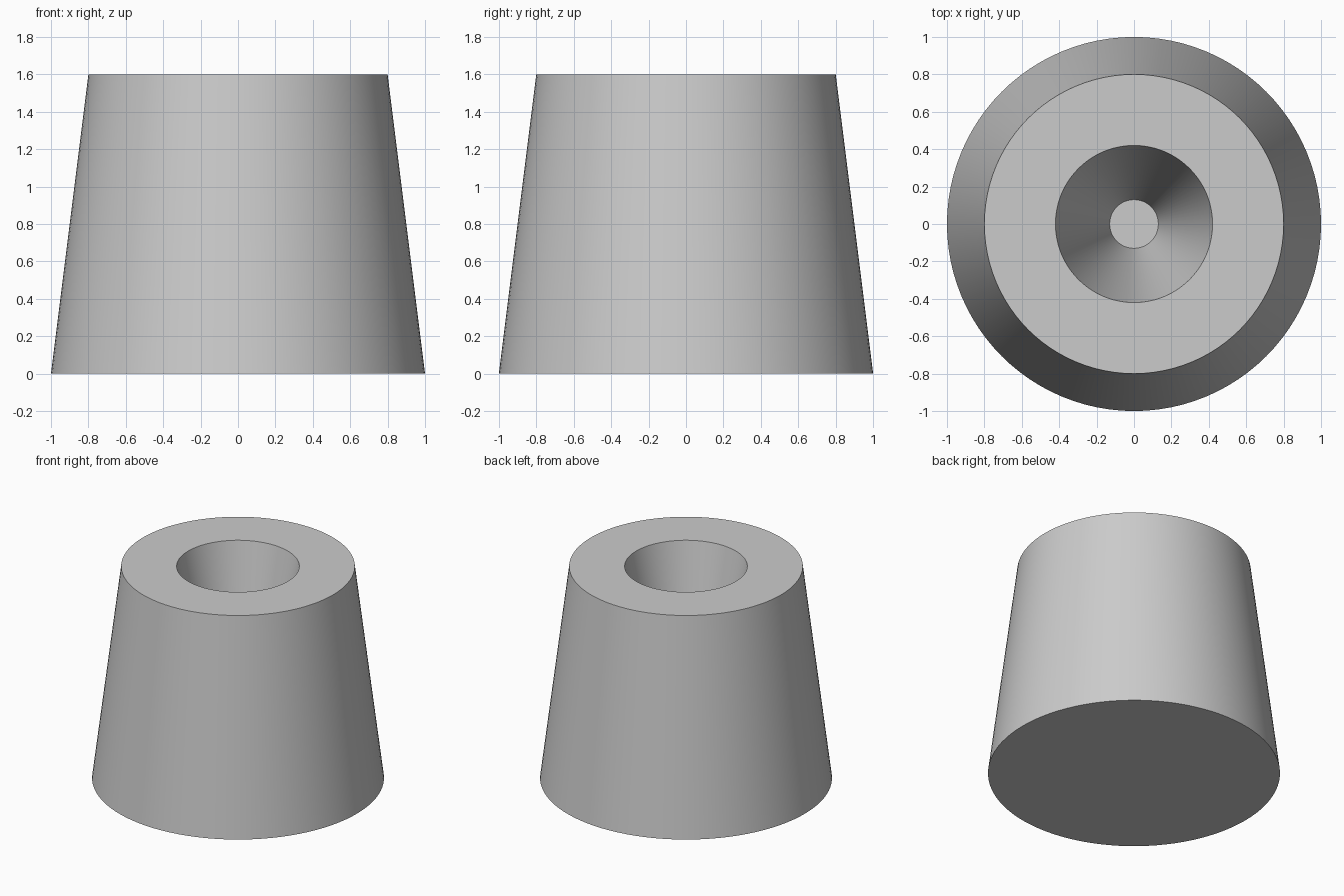
import bpy
import bmesh
from math import radians

cube = bpy.data.objects.get("Cube")
if cube:
    bpy.data.objects.remove(cube, do_unlink=True)

# Plain grey material
grey = bpy.data.materials.new("light_grey")
grey.use_nodes = True
colour = (0.6, 0.6, 0.6, 1)
grey.diffuse_color = colour
grey.node_tree.nodes["Principled BSDF"].inputs["Base Color"].default_value = colour

SEGMENTS = 96
# Radius and height: base edge, top edge, socket mouth, socket floor
PROFILE = [(1.0, 0.0), (0.8, 1.6), (0.42, 1.6), (0.13, 0.2)]


def lathe(name, profile, material):
    """Spin a profile about z and cap both open ends."""
    bm = bmesh.new()
    rings = []
    for radius, height in profile:
        ring = bmesh.ops.create_circle(bm, segments=SEGMENTS, radius=radius)["verts"]
        for v in ring:
            v.co.z = height
        rings.append(ring)
    for low, high in zip(rings, rings[1:]):
        for i in range(SEGMENTS):
            j = (i + 1) % SEGMENTS
            bm.faces.new((low[i], low[j], high[j], high[i]))
    bm.faces.new(rings[0])
    bm.faces.new(rings[-1])
    bmesh.ops.recalc_face_normals(bm, faces=bm.faces)
    mesh = bpy.data.meshes.new(name)
    bm.to_mesh(mesh)
    bm.free()
    mesh.materials.append(material)
    obj = bpy.data.objects.new(name, mesh)
    bpy.context.collection.objects.link(obj)
    return obj


# Tapered block with a conical blind socket in its top
block = lathe("tapered_block", PROFILE, grey)
bpy.context.view_layer.objects.active = block
block.select_set(True)
bpy.ops.object.shade_smooth_by_angle(angle=radians(30))
